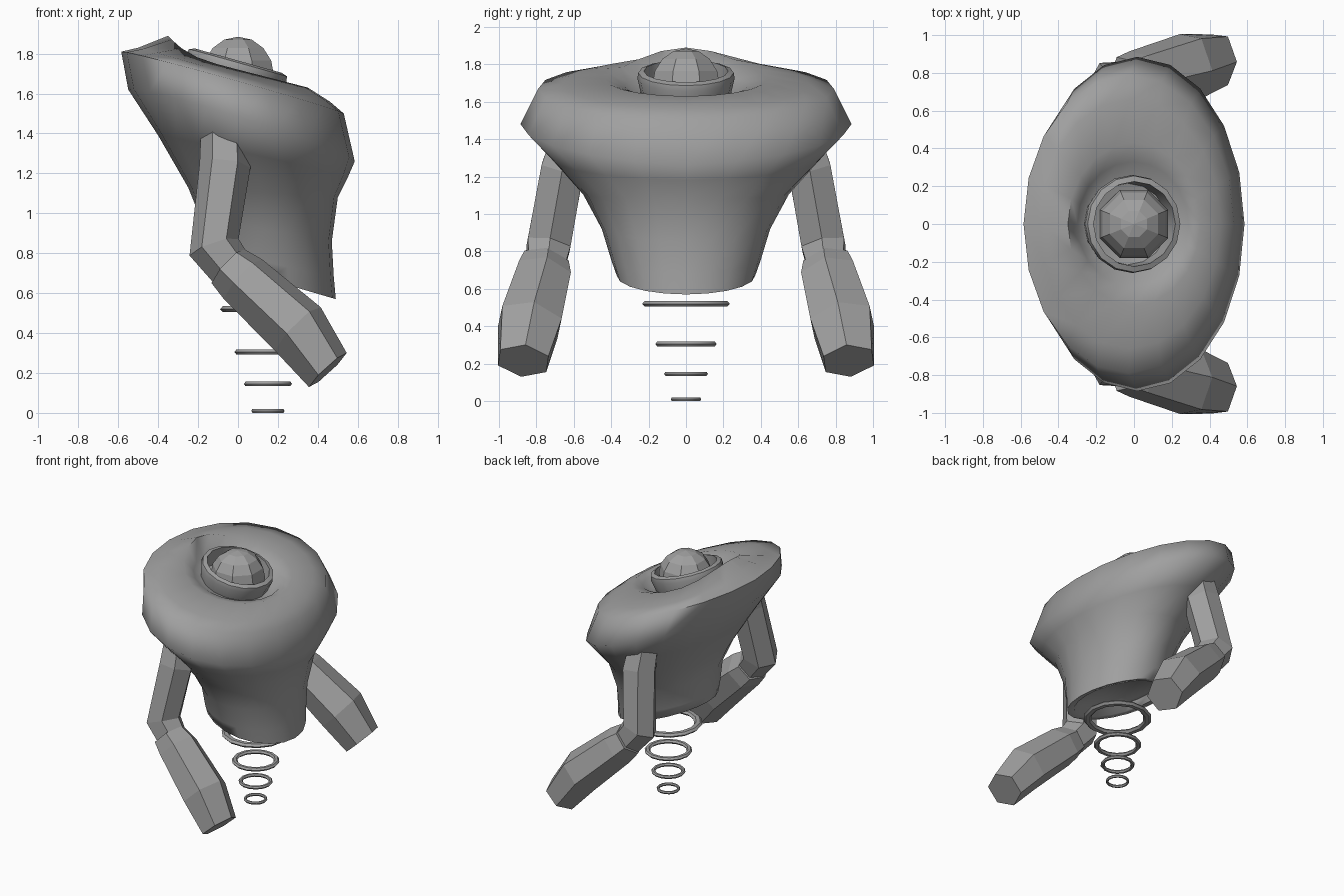
import bpy, bmesh, math
from mathutils import Vector, Matrix

if "Cube" in bpy.data.objects:
    bpy.data.objects.remove(bpy.data.objects["Cube"])

grey = bpy.data.materials.new("mid_grey")
grey.diffuse_color = (0.35, 0.35, 0.35, 1)
grey.use_nodes = True
grey.node_tree.nodes["Principled BSDF"].inputs["Base Color"].default_value = grey.diffuse_color


def make_object(name, bm, smooth=None):
    bmesh.ops.recalc_face_normals(bm, faces=bm.faces)
    me = bpy.data.meshes.new(name)
    bm.to_mesh(me)
    bm.free()
    ob = bpy.data.objects.new(name, me)
    bpy.context.collection.objects.link(ob)
    me.materials.append(grey)
    if smooth:
        bpy.ops.object.select_all(action='DESELECT')
        ob.select_set(True)
        bpy.context.view_layer.objects.active = ob
        bpy.ops.object.shade_smooth_by_angle(angle=math.radians(smooth))
    return ob


def loft(rings, closed=False):
    """Bridge rings of points; cap both ends unless closed into a loop."""
    bm = bmesh.new()
    vs = [[bm.verts.new(p) for p in r] for r in rings]
    n = len(vs[0])
    pairs = list(zip(vs, vs[1:])) + ([(vs[-1], vs[0])] if closed else [])
    for a, b in pairs:
        for i in range(n):
            j = (i + 1) % n
            bm.faces.new((a[i], a[j], b[j], b[i]))
    if not closed:
        bm.faces.new(vs[0])
        bm.faces.new(vs[-1])
    return bm


def slanted_ring(xl, zl, xr, zr, hw, lift=0, hump=0, n=20):
    """Ellipse between a left and a right point; lift raises the flanks, hump the left end."""
    l, r = Vector((xl, 0, zl)), Vector((xr, 0, zr))
    out = []
    for i in range(n):
        a = math.tau * i / n
        c, s = math.cos(a), math.sin(a)
        dz = lift * abs(s) + hump * max(0, -c) ** 4
        out.append((l + r) / 2 + (r - l) / 2 * c + Vector((0, hw * s, dz)))
    return out


# Torso: slanted elliptical sections, recessed base, crest and neck pit
sections = [
    (-0.12, 0.81, 0.42, 0.65, 0.29),
    (-0.14, 0.76, 0.44, 0.59, 0.32),
    (-0.19, 0.77, 0.49, 0.57, 0.37),
    (-0.19, 0.83, 0.48, 0.68, 0.40),
    (-0.19, 0.98, 0.47, 0.86, 0.45),
    (-0.25, 1.13, 0.50, 1.08, 0.55),
    (-0.40, 1.39, 0.55, 1.18, 0.72, 0.01),
    (-0.55, 1.62, 0.585, 1.26, 0.885, 0.04),
    (-0.585, 1.81, 0.53, 1.50, 0.79, 0.015),
    (-0.50, 1.83, 0.46, 1.56, 0.66),
    (-0.35, 1.81, 0.35, 1.63, 0.43, 0, 0.08),
    (-0.30, 1.75, 0.29, 1.62, 0.33),
    (-0.24, 1.70, 0.24, 1.57, 0.25),
]
make_object("torso", loft([slanted_ring(*s) for s in sections]), 78)

# Neck collar, tilted with the torso
tilt = Matrix.Rotation(math.atan(0.28), 4, 'Y')


def hoop(profile, centre, n, matrix=Matrix()):
    return loft([[matrix @ Vector((r * math.cos(math.tau * i / n), r * math.sin(math.tau * i / n), z))
                  + Vector(centre) for i in range(n)] for r, z in profile], closed=True)


make_object("neck_collar", hoop([(0.24, -0.12), (0.26, -0.03), (0.255, 0.0), (0.225, 0.01), (0.215, -0.12)],
                                (0, 0, 1.755), 16, tilt), 30)

# Faceted head
bm = bmesh.new()
bmesh.ops.create_uvsphere(bm, u_segments=8, v_segments=8, radius=0.195)
bmesh.ops.transform(bm, verts=bm.verts, matrix=Matrix.Translation((0, 0, 1.69))
                    @ Matrix.Rotation(math.pi / 8, 4, 'Z'))
make_object("head_dome", bm)

# Floating hover rings
for k, (x, z, r) in enumerate([(0.15, 0.01, 0.083), (0.15, 0.145, 0.12),
                               (0.15, 0.305, 0.168), (0.15, 0.52, 0.24)]):
    h, w = 0.007 + 0.035 * r, 0.24 * r
    prof = [(r, 0), (r - w * .25, h), (r - w * .75, h), (r - w, 0), (r - w * .75, -h), (r - w * .25, -h)]
    make_object("hover_ring_%d" % (k + 1), hoop(prof, (x, 0, max(z, h)), 14), 30)


# Arms: hexagonal sections (centre, axis, radius), mirrored front to back
def limb(name, parts, side, widen=1.0):
    rings = []
    for c, d, r in parts:
        d = Vector(d).normalized()
        u = (Vector((1, 0, 0)) - d * d.x).normalized()
        v = d.cross(u) * widen
        ring = []
        for i in range(6):
            a = math.tau * i / 6
            p = Vector(c) + r * (u * math.cos(a) + v * math.sin(a))
            ring.append(Vector((p.x, p.y * side, p.z)))
        rings.append(ring)
    return make_object(name, loft(rings))


for side, label in ((-1, "front"), (1, "back")):
    limb("upper_arm_" + label, [
        ((-0.07, 0.61, 1.42), (-0.05, 0.4, -0.9), 0.115),
        ((-0.065, 0.66, 1.24), (-0.1, 0.25, -1), 0.128),
        ((-0.12, 0.735, 0.83), (0.35, 0.2, -1), 0.13),
        ((-0.04, 0.75, 0.73), (0.7, 0.15, -0.7), 0.115),
    ], side, 1.03)
    limb("forearm_" + label, [
        ((-0.05, 0.755, 0.735), (0.7, 0.15, -0.65), 0.12),
        ((0.025, 0.765, 0.67), (0.7, 0.15, -0.65), 0.14),
        ((0.30, 0.835, 0.42), (0.7, 0.15, -0.7), 0.16),
        ((0.45, 0.87, 0.215), (0.67, 0.1, -0.73), 0.128),
    ], side, 1.17)
